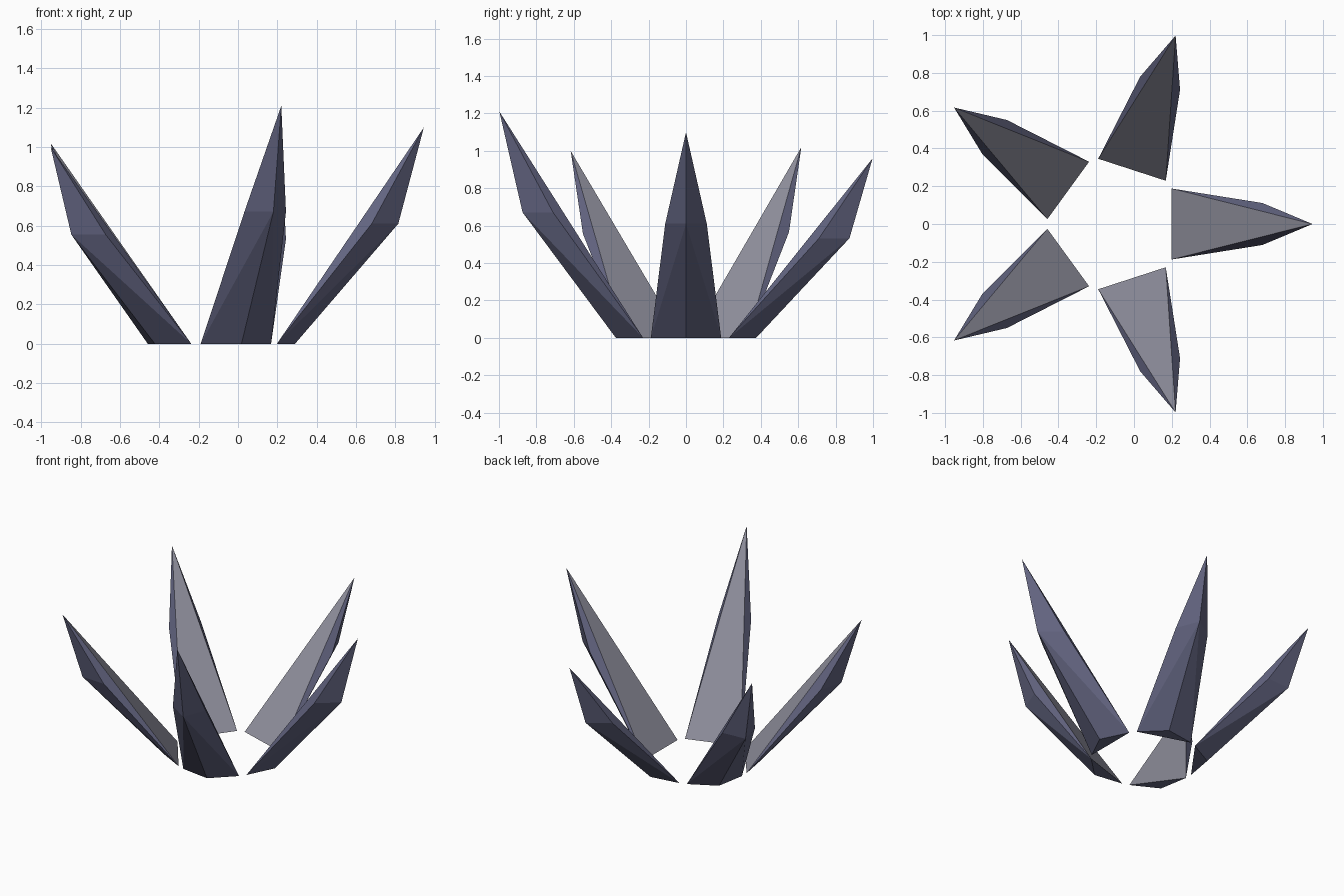
import bpy, bmesh, math
from mathutils import Matrix, Vector

if "Cube" in bpy.data.objects:
    bpy.data.objects.remove(bpy.data.objects["Cube"])

def material(name, rgb):
    m = bpy.data.materials.new(name)
    m.diffuse_color = (*rgb, 1)
    m.use_nodes = True
    m.node_tree.nodes["Principled BSDF"].inputs["Base Color"].default_value = m.diffuse_color
    return m

outer_mat = material("dark slate blue", (0.125, 0.13, 0.22))
inner_mat = material("stone grey", (0.28, 0.28, 0.34))

CENTRE = Vector((-0.104, 0, 0))      # centre of the ring of shards
HEIGHTS = [1.10, 0.96, 1.02, 1.00, 1.21]

def shard(name, angle, h):
    # triangular base, triangular shoulder, sharp leaning tip
    m = 0.555 * h
    points = [(0.302, -0.188, 0), (0.302, 0.188, 0), (0.394, 0, 0),
              (0.784, -0.111, m), (0.784, 0.111, m), (0.919, 0, m),
              (1.049, 0, h)]
    bm = bmesh.new()
    for p in points:
        bm.verts.new(p)
    bmesh.ops.convex_hull(bm, input=bm.verts[:])
    bmesh.ops.recalc_face_normals(bm, faces=bm.faces[:])
    bm.normal_update()
    # the broad face towards the centre is paler
    for f in bm.faces:
        f.material_index = 1 if f.normal.x < -0.6 and f.normal.z > 0.2 else 0
    bm.transform(Matrix.Translation(CENTRE) @ Matrix.Rotation(angle, 4, 'Z'))
    mesh = bpy.data.meshes.new(name)
    bm.to_mesh(mesh)
    bm.free()
    mesh.materials.append(outer_mat)
    mesh.materials.append(inner_mat)
    bpy.context.collection.objects.link(bpy.data.objects.new(name, mesh))

# five shards leaning outwards
for i, h in enumerate(HEIGHTS):
    shard(f"crystal_shard_{i + 1}", math.radians(72 * i), h)
